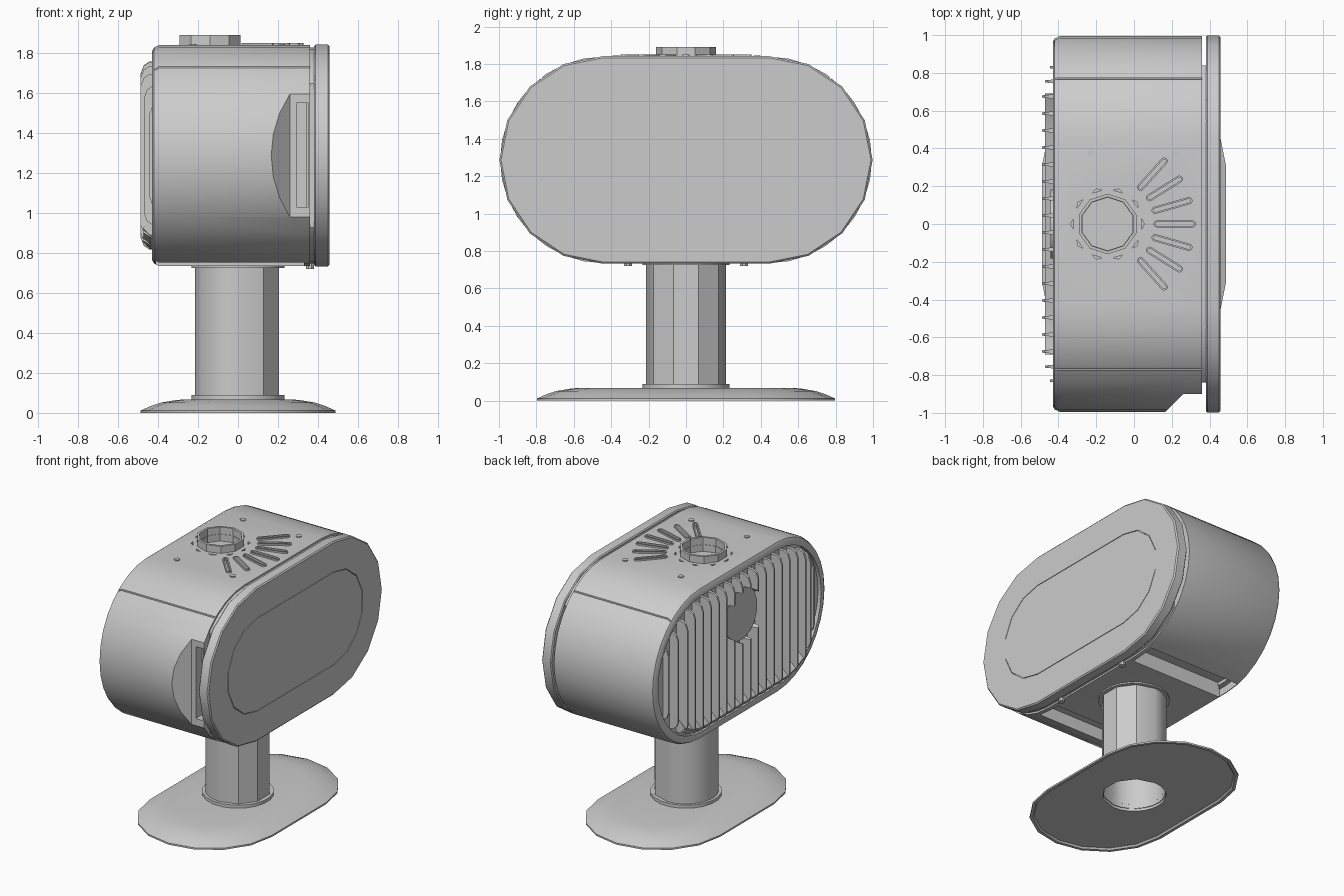
import bpy, bmesh, math
from mathutils import Vector

old = bpy.data.objects.get("Cube")
if old:
    bpy.data.objects.remove(old, do_unlink=True)

grey = bpy.data.materials.new("light_grey")
grey.use_nodes = True
GREY = (0.6, 0.6, 0.6, 1)
grey.diffuse_color = GREY
grey.node_tree.nodes["Principled BSDF"].inputs["Base Color"].default_value = GREY

MID = 1.287         # height of the body centre
FLUE_X = -0.14      # centre of the flue collar


def smooth(ob, angle=30):
    for p in ob.data.polygons:
        p.use_smooth = True
    ob.data.set_sharp_from_angle(angle=math.radians(angle))


def loft(name, loops, closed=False, shade=True):
    """Skin matching loops; cap the ends unless closed into a ring."""
    bm = bmesh.new()
    rings = [[bm.verts.new(p) for p in loop] for loop in loops]
    n = len(rings[0])
    pairs = list(zip(rings, rings[1:]))
    if closed:
        pairs.append((rings[-1], rings[0]))
    else:
        bm.faces.new(rings[0])
        bm.faces.new(rings[-1])
    for a, b in pairs:
        for i in range(n):
            j = (i + 1) % n
            bm.faces.new((a[i], a[j], b[j], b[i]))
    bmesh.ops.recalc_face_normals(bm, faces=bm.faces)
    me = bpy.data.meshes.new(name)
    bm.to_mesh(me)
    bm.free()
    me.materials.append(grey)
    ob = bpy.data.objects.new(name, me)
    bpy.context.scene.collection.objects.link(ob)
    if shade:
        smooth(ob)
    return ob


def stadium(s, r, n):
    """Two half circles of n sides joined by straights of half length s."""
    pts = []
    for cx, start in ((s, -90), (-s, 90)):
        for i in range(n + 1):
            a = math.radians(start + 180 * i / n)
            pts.append((cx + r * math.cos(a), r * math.sin(a)))
    return pts


def side_loop(x, s, r, n):
    return [(x, a, MID + b) for a, b in stadium(s, r, n)]


def ring(cx, cy, r, n=10):
    turn = math.pi / n
    return [(cx + r * math.cos(turn + math.tau * i / n),
             cy + r * math.sin(turn + math.tau * i / n)) for i in range(n)]


def tube(name, outer, inner, z0, z1):
    """Hollow upright tube between two matching outlines."""
    profile = ((outer, z0), (outer, z1), (inner, z1), (inner, z0))
    return loft(name, [[(x, y, z) for x, y in pts] for pts, z in profile], closed=True)


def prism(name, pts, z0, z1):
    return loft(name, [[(x, y, z) for x, y in pts] for z in (z0, z1)], shade=False)


def box(x0, x1, y0, y1, z0, z1):
    return prism("cutter", [(x0, y0), (x1, y0), (x1, y1), (x0, y1)], z0, z1)


def cut(ob, cutter):
    """Subtract the cutter, bake the result and throw the cutter away."""
    mod = ob.modifiers.new("cut", 'BOOLEAN')
    mod.operation = 'DIFFERENCE'
    mod.solver = 'EXACT'
    mod.object = cutter
    bpy.context.view_layer.update()
    ev = ob.evaluated_get(bpy.context.evaluated_depsgraph_get())
    me = bpy.data.meshes.new_from_object(ev)
    ob.modifiers.clear()
    ob.data = me
    bpy.data.objects.remove(cutter, do_unlink=True)


# Body drum with a rounded back edge
body = loft("body_shell", [side_loop(x, 0.442, r, 16) for x, r in
            ((-0.43, 0.522), (-0.42, 0.54), (-0.395, 0.552), (0.36, 0.552))])
# Recess behind the fins, and open channels beside the floor plate
cut(body, loft("cutter", [side_loop(x, 0.44, 0.49, 16) for x in (-0.5, -0.405)]))
for side in (-1, 1):
    y0, y1 = sorted((side * 0.385, side * 0.57))
    cut(body, box(-0.41, 0.33, y0, y1, 0.6, 0.84))
# Hand grip beside the door: sloped flat, then a slot
cut(body, prism("cutter", [(0.06, -1.1), (0.26, -0.9), (0.42, -0.9), (0.42, -1.1)], 0.9, 1.7))
cut(body, box(0.293, 0.352, -1.0, -0.83, 1.03, 1.55))
# Seams of the top panel
for y in (-0.77, 0.77):
    cut(body, box(-0.45, 0.4, y - 0.004, y + 0.004, 1.715, 1.9))
# Flue opening and the ring of slits around it
cut(body, prism("cutter", ring(FLUE_X, 0, 0.14), 1.79, 1.95))
for i in range(10):
    a = math.radians(36 * i)
    u, v = Vector((math.cos(a), math.sin(a))), Vector((-math.sin(a), math.cos(a)))
    c = Vector((FLUE_X, 0))
    cut(body, prism("cutter", [c + u * 0.18 + v * 0.028, c + u * 0.18 - v * 0.028,
                               c + u * 0.195], 1.82, 1.9))


# Fan of vent slots with raised rims
def capsule(angle, r, z):
    c, s = math.cos(angle), math.sin(angle)
    return [(FLUE_X + (0.355 + a) * c - b * s, (0.355 + a) * s + b * c, z)
            for a, b in stadium(0.093, r, 6)]


for i in range(-3, 4):
    a = math.radians(16 * i)
    cut(body, loft("cutter", [capsule(a, 0.01, z) for z in (1.81, 1.9)]))
    loft("vent_rim", [capsule(a, r, z) for r, z in
         ((0.019, 1.833), (0.019, 1.85), (0.01, 1.85), (0.01, 1.833))], closed=True)
smooth(body)

# Screws in the top panel
for x in (-0.225, 0.22):
    for y in (-0.375, 0.38):
        prism("top_screw", ring(x, y, 0.02, 8), 1.83, 1.845)

# Flue collar
tube("flue_collar", ring(FLUE_X, 0, 0.16), ring(FLUE_X, 0, 0.143), 1.8, 1.89)

# Seal joining the body and the door, trimmed at both ends
seal = loft("door_seal", [side_loop(x, 0.44, 0.54, 16) for x in (0.34, 0.4)])
for y in (-1.1, 0.84):
    cut(seal, box(0.3, 0.5, y, y + 0.26, 0.5, 2))

# Door with a fine groove around its window
door = loft("door", [side_loop(x, 0.443, r, 8) for x, r in
            ((0.381, 0.548), (0.388, 0.555), (0.45, 0.555), (0.458, 0.546))])
cut(door, loft("cutter", [side_loop(x, 0.438, r, 7) for x, r in
    ((0.45, 0.337), (0.5, 0.337), (0.5, 0.333), (0.45, 0.333))], closed=True))
smooth(door)

# Cooling fins on the back, cut away in front of a round plate
PLATE_Z = 1.48


def half_height(y):
    return math.sqrt(0.47 ** 2 - max(0, abs(y) - 0.44) ** 2)


def disc(name, r, x0, x1):
    return loft(name, [[(x, y, PLATE_Z + z) for y, z in ring(0, 0, r, 16)]
                       for x in (x0, x1)])


def fin(y, reach):
    """One blade, thick at the root and thin at the tip."""
    h = half_height(y)
    half = [(-0.395, h), (reach + 0.045, h), (reach + 0.015, h - 0.02), (reach, h - 0.06)]
    outline = half + [(x, -z) for x, z in reversed(half)]
    ob = loft("cooling_fin", [[(x, y + side * (0.006 + 0.09 * (x - reach)), MID + z)
                               for x, z in outline] for side in (-1, 1)], shade=False)
    if abs(y) < 0.2:
        cut(ob, disc("cutter", 0.19, -0.6, -0.44))


for side in (-1, 1):
    for i in range(8):
        fin(side * (0.045 + 0.09 * i), -0.487)
    fin(side * 0.755, -0.47)
    fin(side * 0.83, -0.445)
disc("back_plate", 0.185, -0.395, -0.442)

# Sloped apron under the fins
apron = []
for y in (-0.69, -0.6, -0.52, -0.44, 0.44, 0.52, 0.6, 0.69):
    z = MID - half_height(y)
    apron.append([(-0.395, y, z), (-0.44, y, z), (-0.472, y, z + 0.03),
                  (-0.472, y, z + 0.04), (-0.395, y, z + 0.12)])
loft("fin_apron", apron)

# Small studs under the door side
for y in (-0.31, 0.31):
    prism("lower_stud", ring(0.36, y, 0.022, 8), 0.72, 0.8)


# Hollow pedestal: faceted on the door side, round at the back
def post_outline(r):
    angles = [-90 + 36 * i for i in range(6)] + [90 + 15 * i for i in range(1, 12)]
    return [(r * math.cos(math.radians(a)), r * math.sin(math.radians(a))) for a in angles]


tube("pedestal", post_outline(0.215), post_outline(0.205), 0.03, 0.78)
tube("upper_flange", ring(0, 0, 0.235, 20), ring(0, 0, 0.2, 20), 0.725, 0.78)
tube("lower_flange", ring(0, 0, 0.235, 20), ring(0, 0, 0.206, 20), 0.06, 0.09)

# Dished base plate with a lipped underside and a central hole
base = loft("base_plate", [[(b, a, z) for a, b in stadium(0.309, 0.487 - inset, 8)]
            for inset, z in ((0.03, 0.012), (0.02, 0), (0, 0), (0, 0.012), (0.05, 0.034),
                             (0.1, 0.051), (0.17, 0.063), (0.22, 0.068))])
cut(base, prism("cutter", post_outline(0.21), -0.1, 0.2))
smooth(base)
